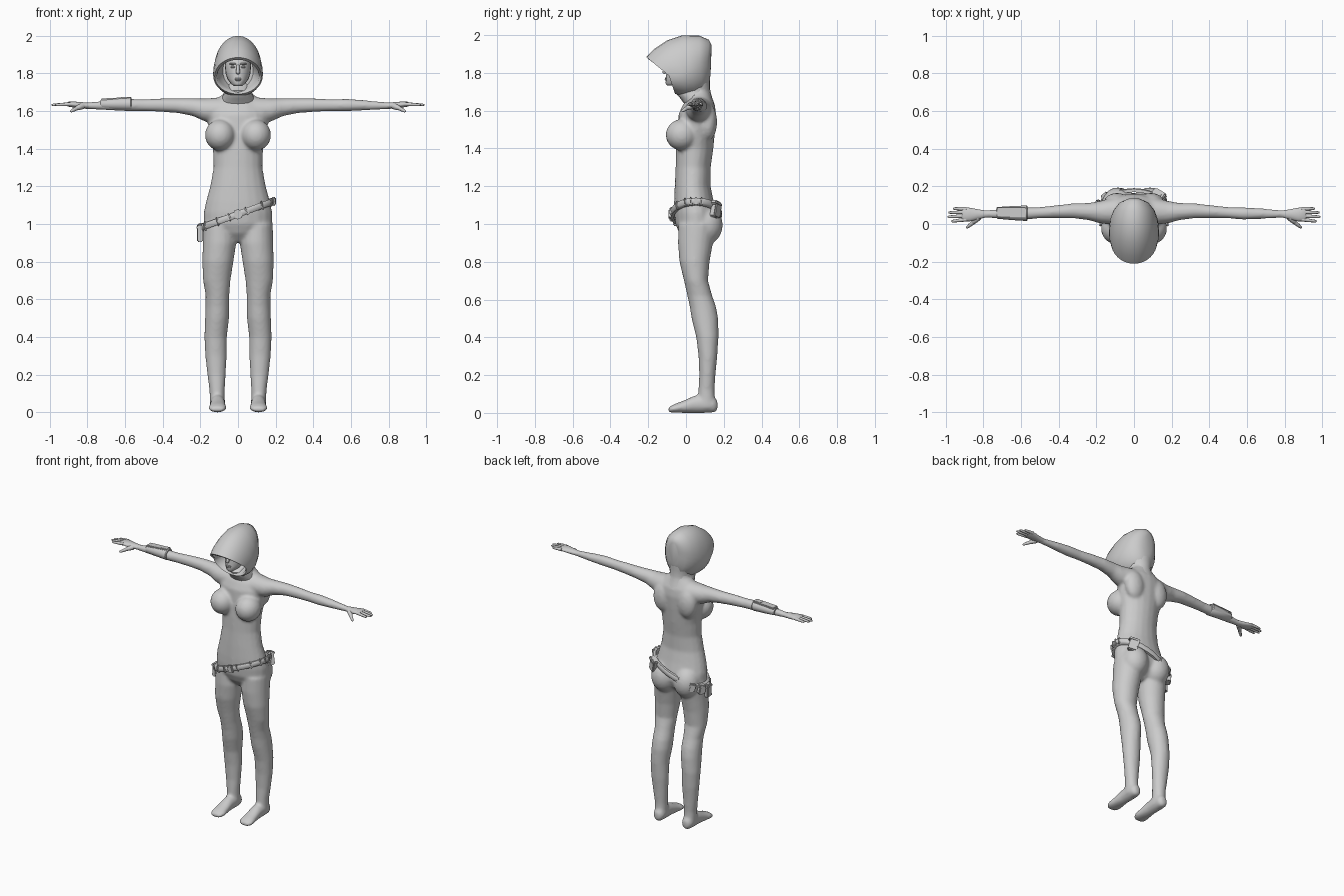
import bpy, bmesh, math
from mathutils import Vector, Matrix

grey = bpy.data.materials.new("plain_grey")
grey.diffuse_color = (0.6, 0.6, 0.6, 1)
TAU = 2 * math.pi


def loft(bm, rings):
    """Skin closed rings of points and cap both ends."""
    vs = [[bm.verts.new(p) for p in r] for r in rings]
    n = len(vs[0])
    for a, b in zip(vs, vs[1:]):
        for i in range(n):
            j = (i + 1) % n
            bm.faces.new((a[i], a[j], b[j], b[i]))
    bm.faces.new(vs[0][::-1])
    bm.faces.new(vs[-1])


def rows(bm, axis, data, s=1, n=20):
    """Elliptical loft along an axis; row = position, centre, radius, centre, radius."""
    rings = []
    for p, c1, r1, c2, r2 in data:
        ring = []
        for i in range(n):
            u = c1 + r1 * math.cos(TAU * i / n)
            v = c2 + r2 * math.sin(TAU * i / n)
            x, y, z = {'x': (p, u, v), 'y': (u, p, v), 'z': (u, v, p)}[axis]
            ring.append((x * s, y, z))
        rings.append(ring)
    loft(bm, rings)


def ball(bm, c, r, rot=None):
    m = Matrix.Translation(c) @ (rot or Matrix()) @ Matrix.Diagonal((*r, 1))
    bmesh.ops.create_uvsphere(bm, u_segments=20, v_segments=12, radius=1, matrix=m)


def rod(bm, a, b, r1, r2, n=10):
    a, b = Vector(a), Vector(b)
    d = (b - a).normalized()
    q = d.to_track_quat('Z', 'Y')
    rings = []
    for t, r in ((0, r1), (.5, (r1 + r2) / 2 * 1.05), (.9, r2), (1, r2 * .5)):
        rings.append([a.lerp(b, t) + q @ Vector((r * math.cos(TAU * i / n), r * math.sin(TAU * i / n), 0))
                      for i in range(n)])
    loft(bm, rings)


def block(bm, c, size, turn=0, tilt=0, bevel=.006):
    m = (Matrix.Translation(c) @ Matrix.Rotation(turn, 4, 'Z') @ Matrix.Rotation(tilt, 4, 'Y')
         @ Matrix.Diagonal((*size, 1)))
    vs = bmesh.ops.create_cube(bm, size=1, matrix=m)['verts']
    es = {e for v in vs for e in v.link_edges}
    bmesh.ops.bevel(bm, geom=list(es), offset=bevel, segments=2, affect='EDGES')


def finish(bm, name, angle=40):
    bmesh.ops.recalc_face_normals(bm, faces=bm.faces)
    me = bpy.data.meshes.new(name)
    bm.to_mesh(me)
    bm.free()
    me.materials.append(grey)
    ob = bpy.data.objects.new(name, me)
    bpy.context.collection.objects.link(ob)
    bpy.ops.object.select_all(action='DESELECT')
    bpy.context.view_layer.objects.active = ob
    ob.select_set(True)
    bpy.ops.object.shade_smooth_by_angle(angle=math.radians(angle))
    return ob


# Body: torso, legs, feet and arms, fused into one smooth skin
bm = bmesh.new()
torso = [(.905, .05, .05, .045), (.95, .13, .055, .09), (1.0, .183, .055, .112), (1.06, .183, .05, .113),
         (1.12, .17, .042, .105), (1.2, .148, .035, .095), (1.3, .13, .038, .093), (1.4, .134, .046, .099),
         (1.5, .155, .055, .1), (1.58, .167, .06, .1), (1.63, .15, .068, .085), (1.665, .11, .072, .065),
         (1.70, .068, .065, .06), (1.78, .06, .055, .055)]
rows(bm, 'z', [(z, 0, w, c, d) for z, w, c, d in torso])
leg = [(1.0, .1, .085, .06, .1), (.9, .098, .089, .05, .093), (.8, .107, .083, .045, .08),
       (.7, .113, .073, .053, .064), (.62, .109, .063, .073, .066), (.56, .109, .064, .09, .07),
       (.5, .111, .064, .1, .071), (.4, .119, .06, .113, .059), (.3, .117, .057, .116, .05),
       (.2, .114, .049, .113, .043), (.12, .111, .041, .108, .043), (.03, .11, .04, .11, .045)]
foot = [(.167, .108, .018, .04, .025), (.15, .108, .036, .043, .042), (.1, .108, .041, .05, .05),
        (.04, .108, .039, .045, .045), (-.02, .108, .045, .031, .031), (-.06, .109, .049, .024, .024),
        (-.085, .11, .042, .018, .016), (-.094, .11, .025, .015, .01)]
arm = [(.09, .068, .075, 1.603, .07), (.18, .063, .06, 1.606, .06), (.24, .066, .046, 1.62, .047),
       (.32, .07, .04, 1.628, .039), (.42, .065, .034, 1.631, .035), (.5, .06, .03, 1.631, .032),
       (.58, .056, .033, 1.632, .033), (.68, .055, .028, 1.63, .027), (.78, .053, .021, 1.628, .019),
       (.83, .052, .023, 1.629, .017)]
for s in (1, -1):
    rows(bm, 'z', leg, s)
    rows(bm, 'y', foot, s)
    rows(bm, 'x', arm, s)
    ball(bm, (s * .095, -.022, 1.472), (.081, .086, .083))
    ball(bm, (s * .085, .105, .995), (.088, .09, .105))
    ball(bm, (s * .09, .115, 1.54), (.07, .05, .1))
body = finish(bm, "body", 180)
mod = body.modifiers.new("skin", 'REMESH')
mod.mode = 'VOXEL'
mod.voxel_size = .009
mod.use_smooth_shade = True
mod = body.modifiers.new("soften", 'SMOOTH')
mod.factor = .5
mod.iterations = 8

# Hands with four fingers and a thumb
for s, side in ((1, "left"), (-1, "right")):
    bm = bmesh.new()
    rows(bm, 'x', [(.79, .053, .019, 1.628, .016), (.83, .051, .027, 1.63, .017), (.87, .05, .036, 1.634, .016),
                   (.9, .052, .037, 1.636, .013), (.912, .053, .034, 1.636, .008)], s)
    for y0, y1, tip in ((.024, .014, .97), (.043, .038, .99), (.062, .061, .985), (.08, .082, .96)):
        rod(bm, (s * .89, y0, 1.636), (s * tip, y1, 1.632), .0105, .007)
    rod(bm, (s * .825, .036, 1.627), (s * .86, .003, 1.613), .017, .011)
    rod(bm, (s * .855, .007, 1.615), (s * .89, -.021, 1.597), .011, .007)
    finish(bm, side + "_hand", 60)

# Head with simple features
bm = bmesh.new()
rows(bm, 'z', [(z, 0, w, (f + b) / 2, (b - f) / 2) for z, w, f, b in
               ((1.732, .02, -.1, -.05), (1.745, .038, -.108, .0), (1.77, .056, -.106, .05),
                (1.80, .066, -.104, .07), (1.84, .07, -.1, .08), (1.88, .068, -.092, .085),
                (1.92, .05, -.06, .075), (1.945, .02, -.02, .04))])
rod(bm, (0, -.097, 1.845), (0, -.118, 1.797), .007, .011)
ball(bm, (0, -.105, 1.771), (.019, .007, .005))
ball(bm, (0, -.105, 1.764), (.016, .008, .005))
for s in (1, -1):
    ball(bm, (s * .027, -.092, 1.833), (.013, .009, .006))
    ball(bm, (s * .028, -.092, 1.85), (.02, .01, .005))
finish(bm, "head", 60)


# Hood: rings run from the inside, over the rim, to the back of the crown
def hood_ring(ty, tz, w, sy, sz, by, bz, n=32):
    ring = []
    for i in range(n):
        c, k = math.cos(TAU * i / n), math.sin(TAU * i / n)
        y, z = (ty, tz) if c > 0 else (by, bz)
        ring.append((w * k, sy + (y - sy) * abs(c), sz + (z - sz) * abs(c)))
    return ring


bm = bmesh.new()
loft(bm, [hood_ring(*r) for r in (
    (.0, 1.93, .08, .02, 1.81, .0, 1.72), (-.12, 1.925, .105, -.04, 1.79, -.03, 1.71),
    (-.198, 1.872, .112, -.082, 1.785, -.05, 1.703), (-.211, 1.884, .124, -.09, 1.785, -.058, 1.69),
    (-.17, 1.925, .132, -.06, 1.79, -.035, 1.68), (-.1, 1.972, .132, -.02, 1.80, .0, 1.675),
    (-.02, 1.999, .126, .025, 1.825, .05, 1.68), (.07, 1.997, .109, .072, 1.85, .09, 1.70),
    (.122, 1.975, .078, .112, 1.86, .118, 1.73), (.136, 1.945, .035, .132, 1.87, .13, 1.79))])
finish(bm, "hood", 50)
bm = bmesh.new()
rows(bm, 'z', [(z, 0, w, (f + b) / 2, (b - f) / 2) for z, w, f, b in
               ((1.63, .1, -.005, .152), (1.665, .088, -.03, .14), (1.69, .077, -.052, .132),
                (1.71, .073, -.056, .128), (1.75, .074, .0, .127), (1.8, .078, .02, .129), (1.86, .07, .03, .132))])
finish(bm, "hood_neck", 50)


# Slanted belt
def belt_point(a, off=0, dz=0):
    x = (.188 + off) * math.cos(a)
    return Vector((x, .053 + (.128 + off) * math.sin(a), 1.052 + .36 * x + dz))


bm = bmesh.new()
N = 48
vs = [[bm.verts.new(belt_point(TAU * i / N, o, d)) for o, d in
       ((-.012, -.018), (.004, -.018), (.009, -.01), (.009, .01), (.004, .018), (-.012, .018))] for i in range(N)]
for i in range(N):
    for k in range(6):
        bm.faces.new((vs[i][k], vs[i][(k + 1) % 6], vs[(i + 1) % N][(k + 1) % 6], vs[(i + 1) % N][k]))
finish(bm, "belt", 50)


# Buckle, belt loops and pouches, placed by angle around the belt
def belt_block(bm, deg, size, off=.01, dz=0):
    a = math.radians(deg)
    turn = math.atan2(.188 * math.sin(a), .128 * math.cos(a)) + math.pi / 2
    turn = math.atan2(math.sin(a) / .128, math.cos(a) / .188) + math.pi / 2
    slope = math.atan(.36 * math.cos(turn))
    block(bm, belt_point(a, off, dz), size, turn, -slope)


bm = bmesh.new()
belt_block(bm, 270, (.04, .02, .05), .008)
for d in (256, 284):
    belt_block(bm, d, (.016, .02, .046), .006)
finish(bm, "buckle")
bm = bmesh.new()
for d in (-48, -25, -12, 0, 12, 110, 135, 205, 235):
    belt_block(bm, d, (.016, .022, .046), .004)
finish(bm, "belt_loops")
bm = bmesh.new()
for d, size, dz in ((48, (.06, .034, .09), -.025), (182, (.05, .03, .09), -.03), (160, (.045, .036, .06), -.012),
                    (138, (.04, .03, .055), -.008)):
    belt_block(bm, d, size, .014, dz)
    belt_block(bm, d, (size[0] * 1.06, size[1] * 1.1, .022), .016, dz + size[2] * .36)
finish(bm, "pouches")

# Forearm guard with a raised plate
bm = bmesh.new()
rows(bm, 'x', [(.565, .057, .036, 1.636, .034), (.57, .057, .041, 1.637, .037), (.65, .058, .037, 1.637, .033),
               (.725, .059, .031, 1.636, .026), (.73, .059, .026, 1.636, .022)], -1)
finish(bm, "forearm_guard")
bm = bmesh.new()
block(bm, (-.65, .062, 1.664), (.155, .05, .012), 0, -.05, .004)
block(bm, (-.6, .062, 1.669), (.05, .035, .01), 0, -.05, .003)
finish(bm, "guard_plate")
